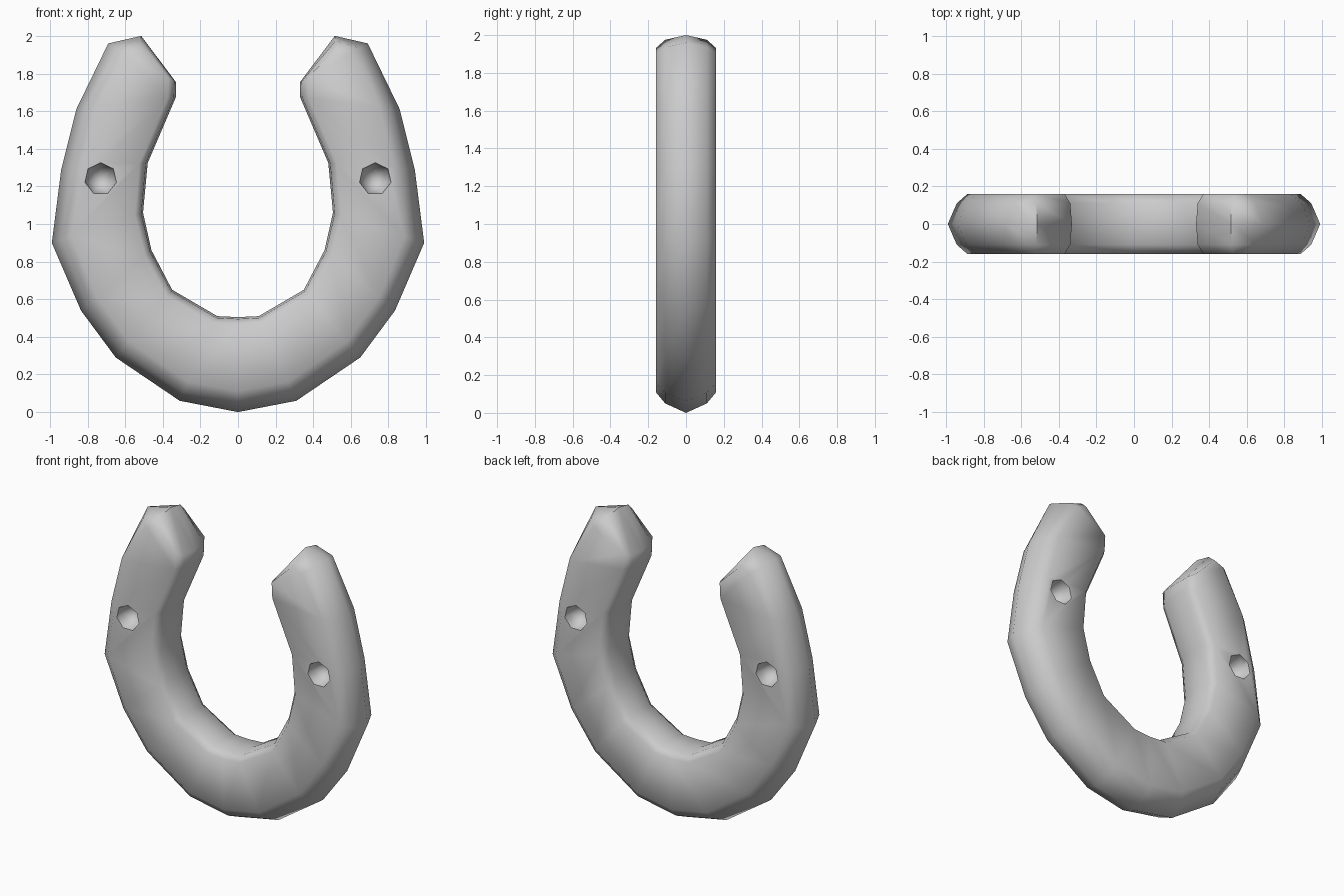
import bpy, bmesh, math
from mathutils import Vector, Matrix

if "Cube" in bpy.data.objects:
    bpy.data.objects.remove(bpy.data.objects["Cube"])

# Right half: matched outer and inner outline points (x, z), bottom to tip
OUTER = [(0, 0), (.31, .06), (.65, .29), (.835, .54), (.99, .90),
         (.94, 1.29), (.86, 1.61), (.69, 1.96)]
INNER = [(0, .505), (.11, .51), (.35, .65), (.46, .86), (.505, 1.06),
         (.48, 1.325), (.33, 1.675), (.33, 1.755)]
TIP, TIP_AIM = (.515, 2.0), (.58, 1.6)
# Cross-section layers: y, outer inset, inner inset, tip inset
LAYERS = [(-.16, .11, .045, .07), (-.11, .05, .01, .025), (0, 0, 0, 0),
          (.11, .05, .01, .025), (.16, .11, .045, .07)]

steel = bpy.data.materials.new("steel grey")
steel.diffuse_color = (.6, .6, .6, 1)
steel.use_nodes = True
steel.node_tree.nodes["Principled BSDF"].inputs["Base Color"].default_value = steel.diffuse_color


def toward(p, q, amount):
    p, q = Vector(p), Vector(q)
    return p + (q - p).normalized() * amount


def make_object(name, bm):
    mesh = bpy.data.meshes.new(name)
    bmesh.ops.recalc_face_normals(bm, faces=bm.faces)
    bm.to_mesh(mesh)
    bm.free()
    mesh.materials.append(steel)
    ob = bpy.data.objects.new(name, mesh)
    bpy.context.collection.objects.link(ob)
    return ob


# Horseshoe body: stacked inset outlines, closed by strips front and back
flip = lambda pts: [(-x, z) for x, z in pts]
outer = flip(OUTER[:0:-1]) + OUTER
inner = flip(INNER[:0:-1]) + INNER
n = len(outer)
bm = bmesh.new()
rings = []
for y, o_in, i_in, t_in in LAYERS:
    outs = [toward(a, b, o_in) for a, b in zip(outer, inner)]
    inns = [toward(b, a, i_in) for a, b in zip(outer, inner)]
    t = toward(TIP, TIP_AIM, t_in)
    loop = outs + [t] + inns[::-1] + [Vector((-t.x, t.y))]
    rings.append([bm.verts.new((p.x, y, p.y)) for p in loop])
size = len(rings[0])
for a, b in zip(rings, rings[1:]):
    for i in range(size):
        j = (i + 1) % size
        bm.faces.new((a[i], a[j], b[j], b[i]))
for r in (rings[0], rings[-1]):
    inn = r[n + 1:2 * n + 1][::-1]
    for i in range(n - 1):
        bm.faces.new((r[i], r[i + 1], inn[i + 1], inn[i]))
    bm.faces.new((r[n - 1], r[n], inn[n - 1]))
    bm.faces.new((r[0], inn[0], r[-1]))
horseshoe = make_object("horseshoe", bm)

# Nail holes: blind rounded pits on both faces of each arm
bm = bmesh.new()
for x in (-.73, .73):
    for y in (-.16, .16):
        m = (Matrix.Translation((x, y, 1.24)) @ Matrix.Diagonal((1, 1.3, 1, 1))
             @ Matrix.Rotation(math.pi / 2, 4, 'X'))
        bmesh.ops.create_uvsphere(bm, u_segments=7, v_segments=6, radius=.086, matrix=m)
cutter = make_object("nail_hole_cutter", bm)
cutter.hide_render = True

mod = horseshoe.modifiers.new("nail holes", 'BOOLEAN')
mod.operation = 'DIFFERENCE'
mod.solver = 'EXACT'
mod.object = cutter
bpy.context.view_layer.objects.active = horseshoe
horseshoe.select_set(True)
bpy.ops.object.modifier_apply(modifier=mod.name)
bpy.data.objects.remove(cutter, do_unlink=True)
bpy.ops.object.shade_smooth_by_angle(angle=math.radians(60))
